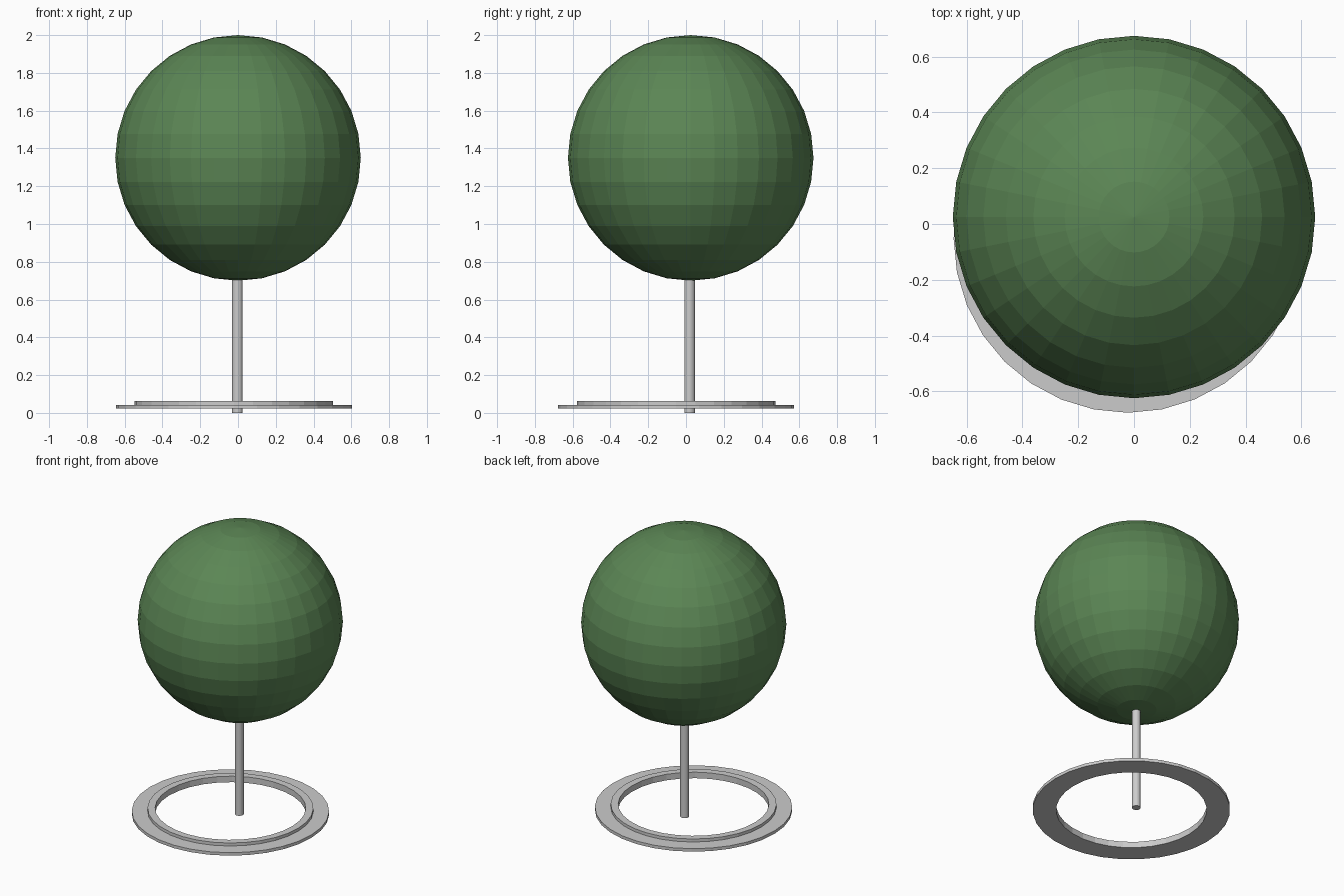
import bpy, bmesh
from math import pi
from mathutils import Matrix

if "Cube" in bpy.data.objects:
    bpy.data.objects.remove(bpy.data.objects["Cube"])

SIDES = 32


def add_object(name, bm, location):
    bmesh.ops.recalc_face_normals(bm, faces=bm.faces)
    mesh = bpy.data.meshes.new(name)
    bm.to_mesh(mesh)
    bm.free()
    obj = bpy.data.objects.new(name, mesh)
    obj.location = location
    bpy.context.collection.objects.link(obj)
    return obj


def lathe(name, profile, location):
    """Spin a closed (radius, height) profile around the z axis."""
    bm = bmesh.new()
    rings = []
    for i in range(SIDES):
        rot = Matrix.Rotation(2 * pi * i / SIDES, 3, 'Z')
        rings.append([bm.verts.new(rot @ Matrix.Identity(3) @ v)
                      for v in [bpy_vec(r, z) for r, z in profile]])
    n = len(profile)
    for i in range(SIDES):
        a, b = rings[i], rings[(i + 1) % SIDES]
        for j in range(n):
            k = (j + 1) % n
            bm.faces.new((a[j], b[j], b[k], a[k]))
    return add_object(name, bm, location)


def bpy_vec(r, z):
    return Matrix.Translation((r, 0, z)).to_translation()


# Round ball of foliage
bm = bmesh.new()
bmesh.ops.create_uvsphere(bm, u_segments=SIDES, v_segments=16, radius=0.65)
foliage = add_object("foliage_ball", bm, (0, 0.025, 1.35))
green = bpy.data.materials.new("foliage_green")
green.diffuse_color = (0.105, 0.238, 0.09, 1)
green.use_nodes = True
green.node_tree.nodes["Principled BSDF"].inputs["Base Color"].default_value = green.diffuse_color
foliage.data.materials.append(green)

# Thin trunk, pushed slightly into the foliage
bm = bmesh.new()
bmesh.ops.create_cone(bm, cap_ends=True, segments=SIDES,
                      radius1=0.028, radius2=0.028, depth=0.74)
add_object("trunk", bm, (-0.003, 0.019, 0.37))

# Stepped ring around the base, slightly off centre
lathe("base_ring",
      [(0.477, 0.022), (0.625, 0.022), (0.625, 0.043),
       (0.525, 0.043), (0.525, 0.064), (0.477, 0.064)],
      (-0.022, -0.052, 0))
